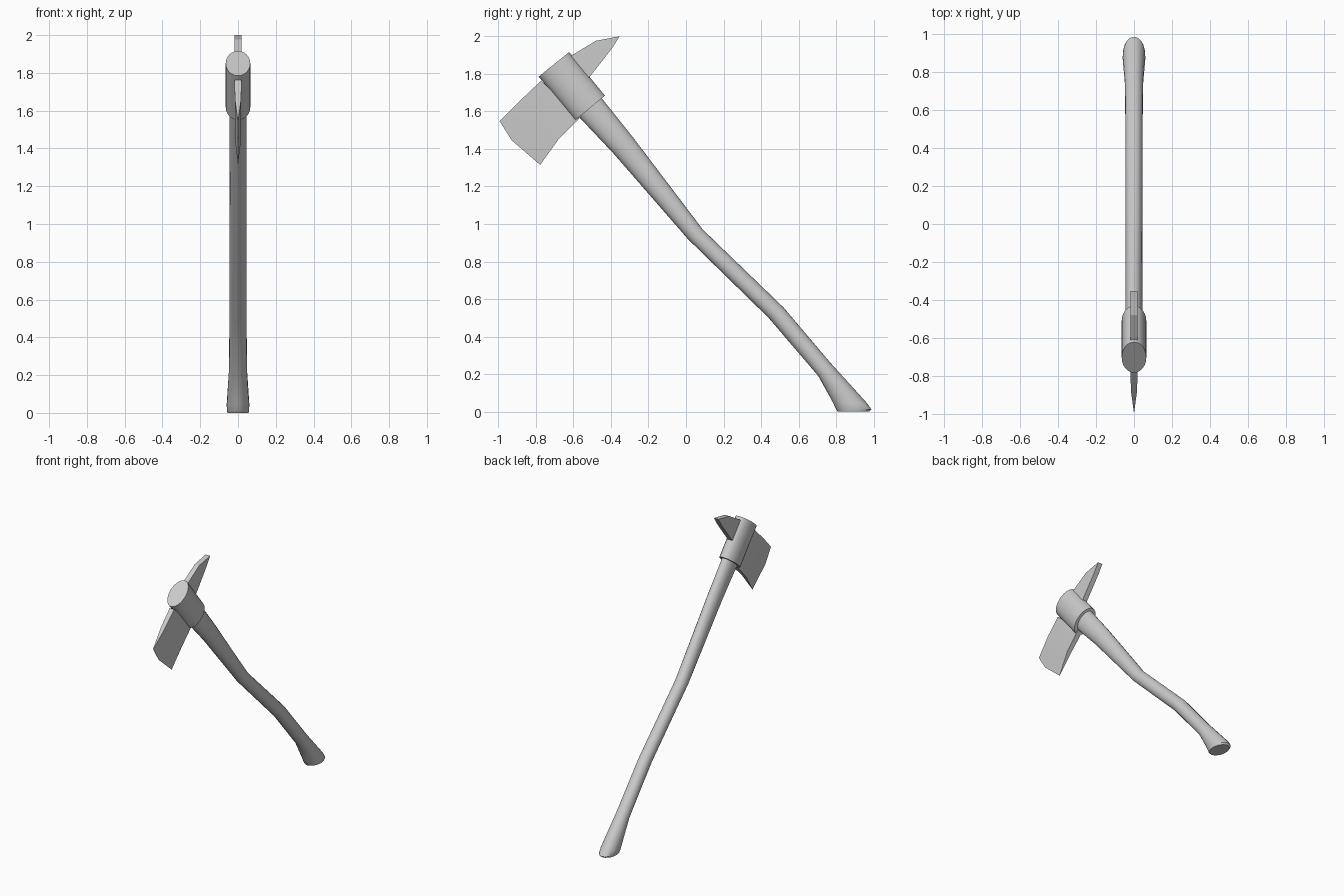
import bpy, bmesh, math
from mathutils import Vector

if "Cube" in bpy.data.objects:
    bpy.data.objects.remove(bpy.data.objects["Cube"])


def finish(name, bm, angle=35):
    bmesh.ops.recalc_face_normals(bm, faces=bm.faces)
    mesh = bpy.data.meshes.new(name)
    bm.to_mesh(mesh)
    bm.free()
    ob = bpy.data.objects.new(name, mesh)
    bpy.context.collection.objects.link(ob)
    bpy.ops.object.select_all(action='DESELECT')
    ob.select_set(True)
    bpy.context.view_layer.objects.active = ob
    bpy.ops.object.shade_smooth_by_angle(angle=math.radians(angle))
    return ob


def loft(name, sections, sides):
    """Ellipses through pairs of side-view (y, z) points, each with an x radius."""
    bm = bmesh.new()
    rings = []
    for a, b, rx in sections:
        a, b = Vector((0, *a)), Vector((0, *b))
        mid, half = (a + b) / 2, (b - a) / 2
        ring = []
        for i in range(sides):
            t = math.tau * i / sides
            ring.append(bm.verts.new(mid + half * math.cos(t) + Vector((rx * math.sin(t), 0, 0))))
        rings.append(ring)
    for r, s in zip(rings, rings[1:]):
        for i in range(sides):
            j = (i + 1) % sides
            bm.faces.new((r[i], r[j], s[j], s[i]))
    bm.faces.new(rings[0])
    bm.faces.new(rings[-1])
    return finish(name, bm)


# Curved handle with a flared, flat-cut foot
loft("handle", [
    ((0.81, 0.0), (0.975, 0.0), 0.055),
    ((0.80, 0.012), (0.988, 0.012), 0.059),
    ((0.785, 0.045), (0.965, 0.045), 0.060),
    ((0.705, 0.19), (0.77, 0.26), 0.048),
    ((0.44, 0.50), (0.52, 0.555), 0.045),
    ((0.01, 0.92), (0.09, 0.97), 0.045),
    ((-0.39, 1.38), (-0.285, 1.465), 0.045),
    ((-0.565, 1.565), (-0.445, 1.665), 0.046),
    ((-0.64, 1.655), (-0.52, 1.755), 0.046),
], 20)

# Oval socket around the handle top
loft("head_socket", [
    ((-0.592, 1.551), (-0.432, 1.684), 0.065),
    ((-0.785, 1.785), (-0.623, 1.916), 0.065),
], 24)

# Blade: rows from socket to cutting edge, thinning to zero at the edge
rows = [
    ([(-0.715, 1.71), (-0.64, 1.62), (-0.53, 1.60)], 0.019),
    ([(-0.772, 1.763), (-0.68, 1.66), (-0.58, 1.552)], 0.019),
    ([(-0.883, 1.658), (-0.80, 1.555), (-0.68, 1.45)], 0.016),
    ([(-0.993, 1.548), (-0.928, 1.445), (-0.777, 1.315)], 0.0008),
]
bm = bmesh.new()
grid = {s: [[bm.verts.new((s * h, y, z)) for y, z in pts] for pts, h in rows] for s in (-1, 1)}
for s in (-1, 1):
    g = grid[s]
    for i in range(3):
        for j in range(2):
            bm.faces.new((g[i][j], g[i + 1][j], g[i + 1][j + 1], g[i][j + 1]))
L, R = grid[-1], grid[1]
for i in range(3):
    for j in (0, 2):
        bm.faces.new((L[i][j], L[i + 1][j], R[i + 1][j], R[i][j]))
for i in (0, 3):
    for j in range(2):
        bm.faces.new((L[i][j], L[i][j + 1], R[i][j + 1], R[i][j]))
finish("blade", bm)

# Rear pick: flat extruded profile rooted in the socket
profile = [(-0.66, 1.865), (-0.607, 1.90), (-0.48, 1.976), (-0.353, 2.0),
           (-0.395, 1.935), (-0.512, 1.785), (-0.56, 1.72)]
bm = bmesh.new()
face = bm.faces.new([bm.verts.new((-0.0185, y, z)) for y, z in profile])
ext = bmesh.ops.extrude_face_region(bm, geom=[face])
bmesh.ops.translate(bm, vec=(0.037, 0, 0), verts=[v for v in ext["geom"] if isinstance(v, bmesh.types.BMVert)])
finish("rear_pick", bm, 20)
